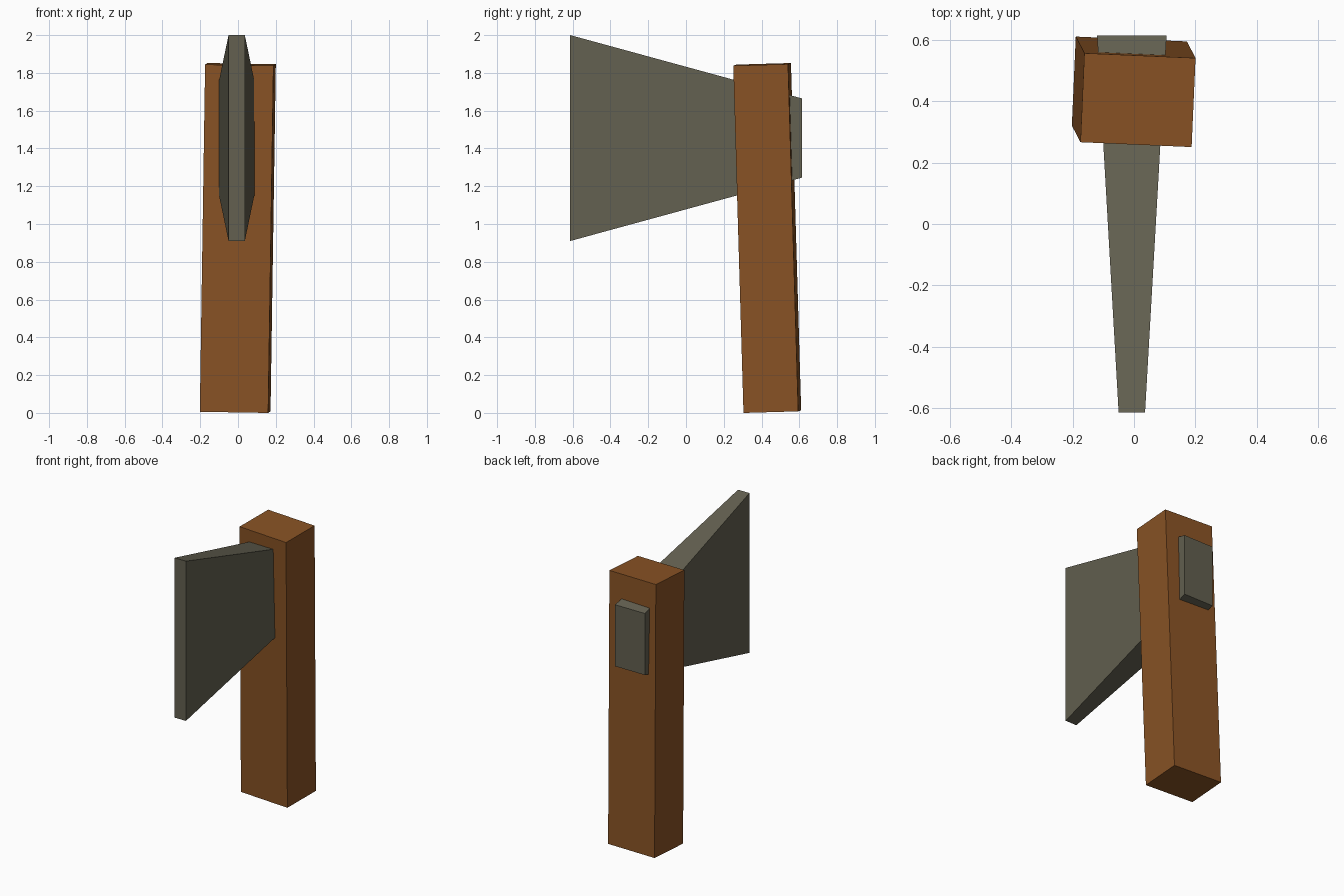
import bpy, bmesh
from mathutils import Matrix, Vector

if "Cube" in bpy.data.objects:
    bpy.data.objects.remove(bpy.data.objects["Cube"])


def material(name, rgb):
    m = bpy.data.materials.new(name)
    m.diffuse_color = (*rgb, 1)
    m.use_nodes = True
    m.node_tree.nodes["Principled BSDF"].inputs["Base Color"].default_value = m.diffuse_color
    return m


def cube_part(name, mat, shape):
    """Unit cube (-1..1) whose corners are moved by the shape function."""
    bm = bmesh.new()
    bmesh.ops.create_cube(bm, size=2)
    for v in bm.verts:
        v.co = shape(v.co.copy())
    mesh = bpy.data.meshes.new(name)
    bm.to_mesh(mesh)
    bm.free()
    mesh.materials.append(mat)
    obj = bpy.data.objects.new(name, mesh)
    bpy.context.collection.objects.link(obj)
    return obj


wood = material("brown wood", (0.25, 0.086, 0.018))
stone = material("grey stone", (0.125, 0.117, 0.08))

# Handle: a slightly leaning, slightly twisted square post
bottom, top = Vector((-0.015, 0.457, 0.007)), Vector((0.013, 0.403, 1.845))
axis_z = (top - bottom).normalized()
axis_y = axis_z.cross(Vector((0.999, -0.044, 0.0))).normalized()
axis_x = axis_y.cross(axis_z)
frame = Matrix((axis_x, axis_y, axis_z)).transposed()
half = Vector((0.181, 0.145, (top - bottom).length / 2))
cube_part("handle", wood, lambda c: (top + bottom) / 2 + frame @ (c * half))


# Axe head: a wedge, tall and thin at the front, short and thick at the back
def head_shape(c):
    back = c.y > 0
    half_x, half_z = (0.113, 0.21) if back else (0.043, 0.545)
    return Vector((-0.007 + c.x * half_x, c.y * 0.613, 1.455 + c.z * half_z))


cube_part("axe_head", stone, head_shape)
